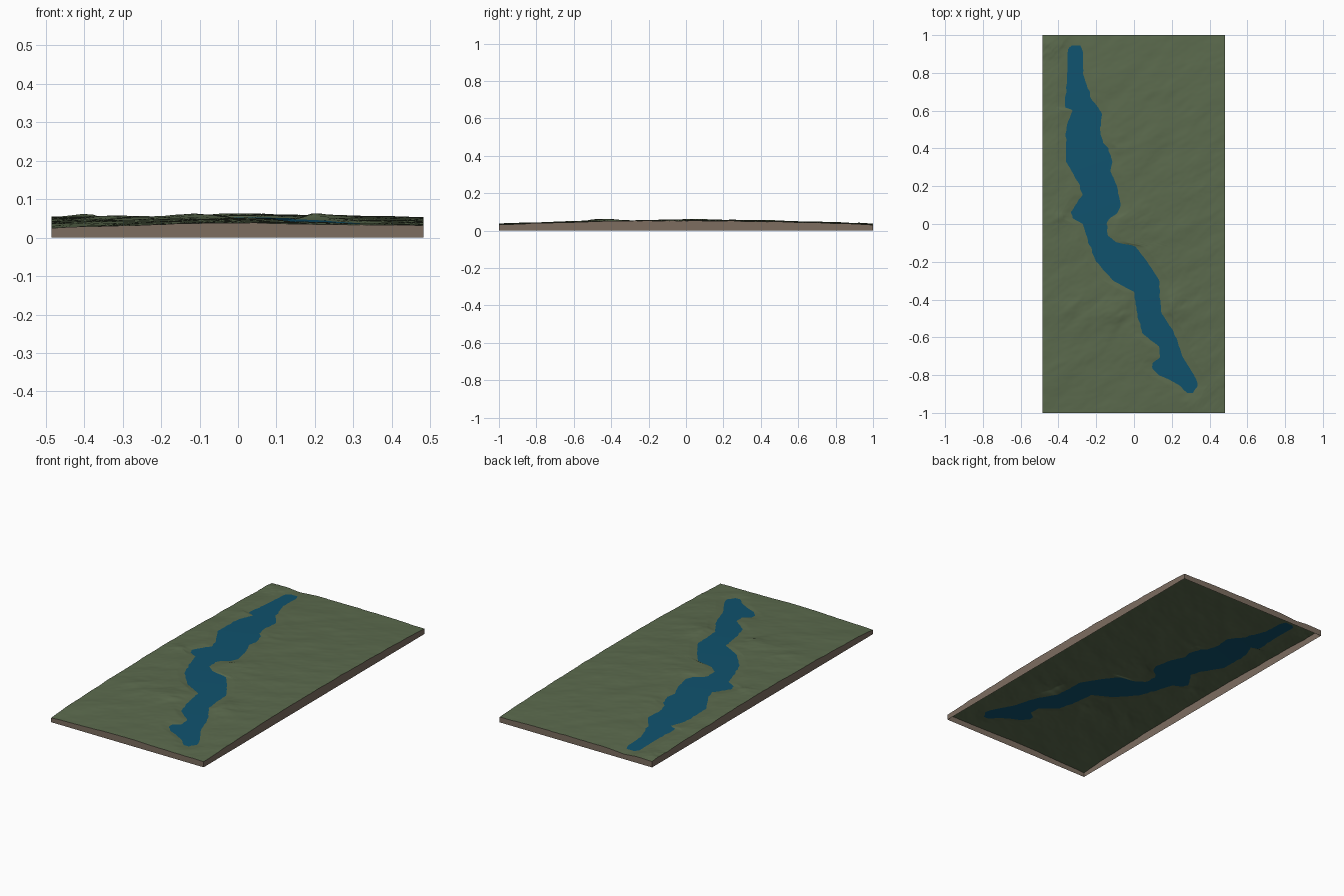
import bpy, math
from mathutils import noise, Vector

if "Cube" in bpy.data.objects:
    bpy.data.objects.remove(bpy.data.objects["Cube"])

def material(name, col):
    m = bpy.data.materials.new(name)
    m.diffuse_color = (*col, 1)
    m.use_nodes = True
    m.node_tree.nodes["Principled BSDF"].inputs["Base Color"].default_value = m.diffuse_color
    return m

GREEN = material("land green", (0.105, 0.145, 0.075))
BLUE = material("lake blue", (0.005, 0.085, 0.155))
BROWN = material("earth brown", (0.205, 0.155, 0.118))

X0, X1, Y1 = -0.485, 0.482, 1.0
NL, NW, NR, ROWS = 56, 16, 64, 250

# shorelines as (y, x) points, south to north
WEST = [(-1, .28), (-.895, .28), (-.86, .25), (-.82, .18), (-.80, .13), (-.77, .10), (-.735, .098),
        (-.71, .135), (-.65, .135), (-.58, .045), (-.47, .015), (-.36, .0), (-.30, -.11), (-.2, -.2),
        (-.1, -.24), (0, -.27), (.03, -.325), (.06, -.335), (.1, -.31), (.15, -.275), (.2, -.285),
        (.28, -.33), (.33, -.36), (.5, -.36), (.54, -.35), (.605, -.322), (.613, -.365), (.65, -.365),
        (.75, -.355), (.925, -.35), (.945, -.33), (1, -.33)]
EAST = [(-1, .31), (-.895, .31), (-.86, .338), (-.82, .33), (-.7, .255), (-.65, .24), (-.58, .215),
        (-.47, .145), (-.36, .135), (-.3, .135), (-.2, .07), (-.115, .005), (-.1, -.09), (-.06, -.14),
        (0, -.145), (.03, -.13), (.06, -.085), (.1, -.07), (.2, -.09), (.28, -.125), (.33, -.115),
        (.4, -.135), (.43, -.165), (.5, -.18), (.57, -.17), (.615, -.185), (.65, -.22), (.75, -.255),
        (.8, -.27), (.925, -.272), (.945, -.285), (1, -.285)]
LAKE_S, LAKE_N = -0.895, 0.945
# hills: x, y, radius, height
HILLS = [(-.1, -.48, .08, .010), (.02, .02, .09, .007), (.22, -.42, .07, .008), (-.45, .92, .06, .016),
         (-.40, .02, .05, .009), (-.08, .42, .06, .007), (.3, .2, .1, .004), (-.3, -.45, .1, .006)]

def shore(table, y):
    for (ya, xa), (yb, xb) in zip(table, table[1:]):
        if y <= yb:
            return xa + (xb - xa) * (y - ya) / (yb - ya)
    return table[-1][1]

def level(x, y):
    # gently domed water level
    return 0.053 - 0.021 * (y * y + x * x)

def height(x, y, dist):
    u, v = 0.8 * x + 0.6 * y, -0.6 * x + 0.8 * y
    n = noise.fractal(Vector((u * 4, v * 9, 3.1)), 0.9, 2.1, 5)
    lift = 0.0045 + 0.0032 * n
    lift += sum(h * (0.7 + 0.5 * n) * math.exp(-((x - a) ** 2 + (y - b) ** 2) / r ** 2)
                for a, b, r, h in HILLS)
    lift -= 0.005 * max(0, -y) ** 3 * max(0, -x) / 0.48     # lower front left corner
    lift -= 0.006 * math.exp(-((x + .31) / .05) ** 2 - ((y - 1) / .05) ** 2)  # outlet valley
    ease = min(1, dist / 0.05)
    return level(x, y) + lift * ease

verts, faces, mats = [], [], []
ys = [-Y1 + 2 * Y1 * j / ROWS for j in range(ROWS + 1)]
for target in (LAKE_S, LAKE_N):
    k = min(range(len(ys)), key=lambda i: abs(ys[i] - target))
    ys[k] = target
N = NL + NW + NR
for y in ys:
    jag = 0.006 * noise.noise(Vector((0, y * 35, 0)))
    w, e = shore(WEST, y) + jag, shore(EAST, y) + 0.006 * noise.noise(Vector((9, y * 35, 0)))
    out = max(0, y - LAKE_N, LAKE_S - y)
    for i in range(N + 1):
        if i <= NL:
            x = X0 + (w - X0) * i / NL
        elif i <= NL + NW:
            x = w + (e - w) * (i - NL) / NW
        else:
            x = e + (X1 - e) * (i - NL - NW) / NR
        d = math.hypot(max(0, w - x, x - e), out)
        verts.append((x, y, height(x, y, d)))
for j in range(ROWS):
    wet_row = ys[j] >= LAKE_S - 1e-6 and ys[j + 1] <= LAKE_N + 1e-6
    for i in range(N):
        a = j * (N + 1) + i
        faces.append((a, a + 1, a + N + 2, a + N + 1))
        mats.append(1 if wet_row and NL <= i < NL + NW else 0)

def make(name, vs, fs, materials, idx=None, smooth=False):
    me = bpy.data.meshes.new(name)
    me.from_pydata(vs, [], fs)
    for m in materials:
        me.materials.append(m)
    for k, p in enumerate(me.polygons):
        p.use_smooth = smooth
        if idx:
            p.material_index = idx[k]
    ob = bpy.data.objects.new(name, me)
    bpy.context.collection.objects.link(ob)
    return ob

# land and lake surface
make("terrain", verts, faces, [GREEN, BLUE], mats, True)

# side walls under the terrain edge, open at the bottom
S = N + 1
rim = list(range(S)) + [j * S + N for j in range(1, ROWS + 1)]
rim += [ROWS * S + i for i in range(N - 1, -1, -1)] + [j * S for j in range(ROWS - 1, 0, -1)]
wv = [verts[i] for i in rim] + [(verts[i][0], verts[i][1], 0) for i in rim]
R = len(rim)
make("side_walls", wv, [(k, k + R, (k + 1) % R + R, (k + 1) % R) for k in range(R)], [BROWN])
